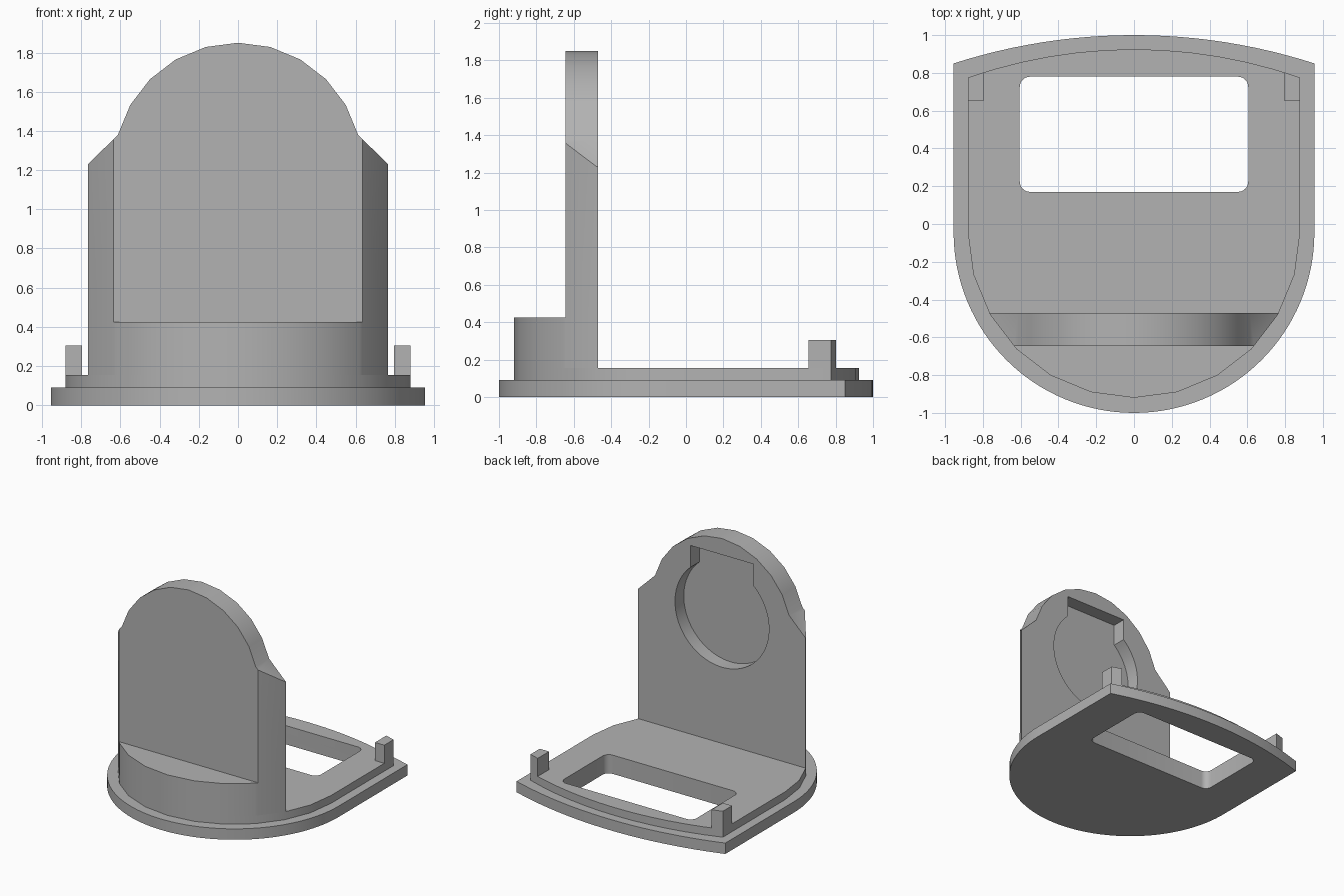
import bpy, bmesh
from math import sin, cos, pi, sqrt, asin, radians
from mathutils import Vector

old = bpy.data.objects.get("Cube")
if old:
    bpy.data.objects.remove(old, do_unlink=True)

# One plain grey for the whole stand
GREY = (0.45, 0.45, 0.45, 1.0)
grey = bpy.data.materials.new("plain_grey")
grey.use_nodes = True
grey.diffuse_color = GREY
grey.node_tree.nodes["Principled BSDF"].inputs["Base Color"].default_value = GREY


def prism(name, points, start, end, axis="Z"):
    """Extrude a 2D outline along Z (points are x, y) or Y (points are x, z)."""
    place = (lambda p: (p[0], p[1], start)) if axis == "Z" else (lambda p: (p[0], start, p[1]))
    bm = bmesh.new()
    face = bm.faces.new([bm.verts.new(place(p)) for p in points])
    step = Vector((0, 0, end - start)) if axis == "Z" else Vector((0, end - start, 0))
    extruded = bmesh.ops.extrude_face_region(bm, geom=[face])["geom"]
    bmesh.ops.translate(bm, vec=step, verts=[g for g in extruded if isinstance(g, bmesh.types.BMVert)])
    bmesh.ops.recalc_face_normals(bm, faces=bm.faces)
    mesh = bpy.data.meshes.new(name)
    bm.to_mesh(mesh)
    bm.free()
    mesh.materials.append(grey)
    obj = bpy.data.objects.new(name, mesh)
    bpy.context.collection.objects.link(obj)
    return obj


def activate(obj):
    bpy.ops.object.select_all(action="DESELECT")
    obj.select_set(True)
    bpy.context.view_layer.objects.active = obj


def carve(obj, cutter, operation="DIFFERENCE"):
    """Apply a boolean and throw the cutter away."""
    mod = obj.modifiers.new("cut", "BOOLEAN")
    mod.operation, mod.object, mod.solver = operation, cutter, "EXACT"
    activate(obj)
    bpy.ops.object.modifier_apply(modifier=mod.name)
    bpy.data.objects.remove(cutter, do_unlink=True)


def arc(cx, cy, r, a0, a1, n):
    """Points on an arc, angles in degrees."""
    return [(cx + r * cos(radians(a0 + (a1 - a0) * i / n)),
             cy + r * sin(radians(a0 + (a1 - a0) * i / n))) for i in range(n + 1)]


def base_outline(r, cy, corner_y, rise, n_front, n_back):
    """Round front, straight sides and a shallow bowed back."""
    back_r = (r * r + rise * rise) / (2 * rise)
    half = asin(r / back_r) * 180 / pi
    back = arc(0, corner_y + rise - back_r, back_r, 90 - half, 90 + half, n_back)
    return arc(0, cy, r, 180, 360, n_front) + back


def window_cutter():
    r, x, y0, y1 = 0.055, 0.605, 0.17, 0.78
    pts = (arc(x - r, y1 - r, r, 0, 90, 6) + arc(r - x, y1 - r, r, 90, 180, 6)
           + arc(r - x, y0 + r, r, 180, 270, 6) + arc(x - r, y0 + r, r, 270, 360, 6))
    return prism("window_cutter", pts, -0.5, 0.5)


WALL_FRONT, WALL_BACK = -0.645, -0.47
FLANGE_TOP, PLATE_TOP = 0.09, 0.155
ARCH_Z, ARCH_R = 1.215, 0.635

# Stepped base with a window
plate_outline = base_outline(0.88, -0.04, 0.775, 0.15, 12, 12)
flange = prism("base_flange", base_outline(0.955, -0.045, 0.85, 0.15, 64, 24), 0, FLANGE_TOP)
plate = prism("base_plate", plate_outline, FLANGE_TOP, PLATE_TOP)
for part in (flange, plate):
    carve(part, window_cutter())

# Low rounded block in front of the wall
nose = [p for p in plate_outline if p[1] < WALL_FRONT]
front_block = prism("front_block", [(-0.635, WALL_FRONT)] + nose + [(0.635, WALL_FRONT)],
                    PLATE_TOP, 0.425)

# Arched wall with sloped shoulders, trimmed to the plate outline
arch = arc(0, ARCH_Z, ARCH_R, 15, 165, 10)
wall = prism("arched_wall", [(-0.863, PLATE_TOP), (0.863, PLATE_TOP), (0.863, 1.135)]
             + arch + [(-0.863, 1.135)], WALL_FRONT, WALL_BACK, "Y")
carve(wall, prism("wall_trim", plate_outline, -0.5, 2.5), "INTERSECT")

# Keyhole recess in the back of the wall: disc with a square slot above
disc_r, slot_x, slot_top = 0.43, 0.287, 1.715
edge = 90 - asin(slot_x / disc_r) * 180 / pi
keyhole = arc(0, ARCH_Z, disc_r, 180 - edge, 360 + edge, 64)
keyhole += [(slot_x, slot_top), (-slot_x, slot_top)]
carve(wall, prism("recess_cutter", keyhole, WALL_BACK - 0.115, WALL_BACK + 0.2, "Y"))

# Small posts at the back corners
posts = []
for side, name in ((1, "left_post"), (-1, "right_post")):
    corner = [(0.795, 0.655), (0.88, 0.655), (0.88, 0.775), (0.795, 0.803)]
    posts.append(prism(name, [(side * x, y) for x, y in corner], PLATE_TOP, 0.305))

# Soft shading on the curves, crisp corners
for part in [flange, plate, front_block, wall] + posts:
    activate(part)
    bpy.ops.object.shade_smooth_by_angle(angle=radians(30))
